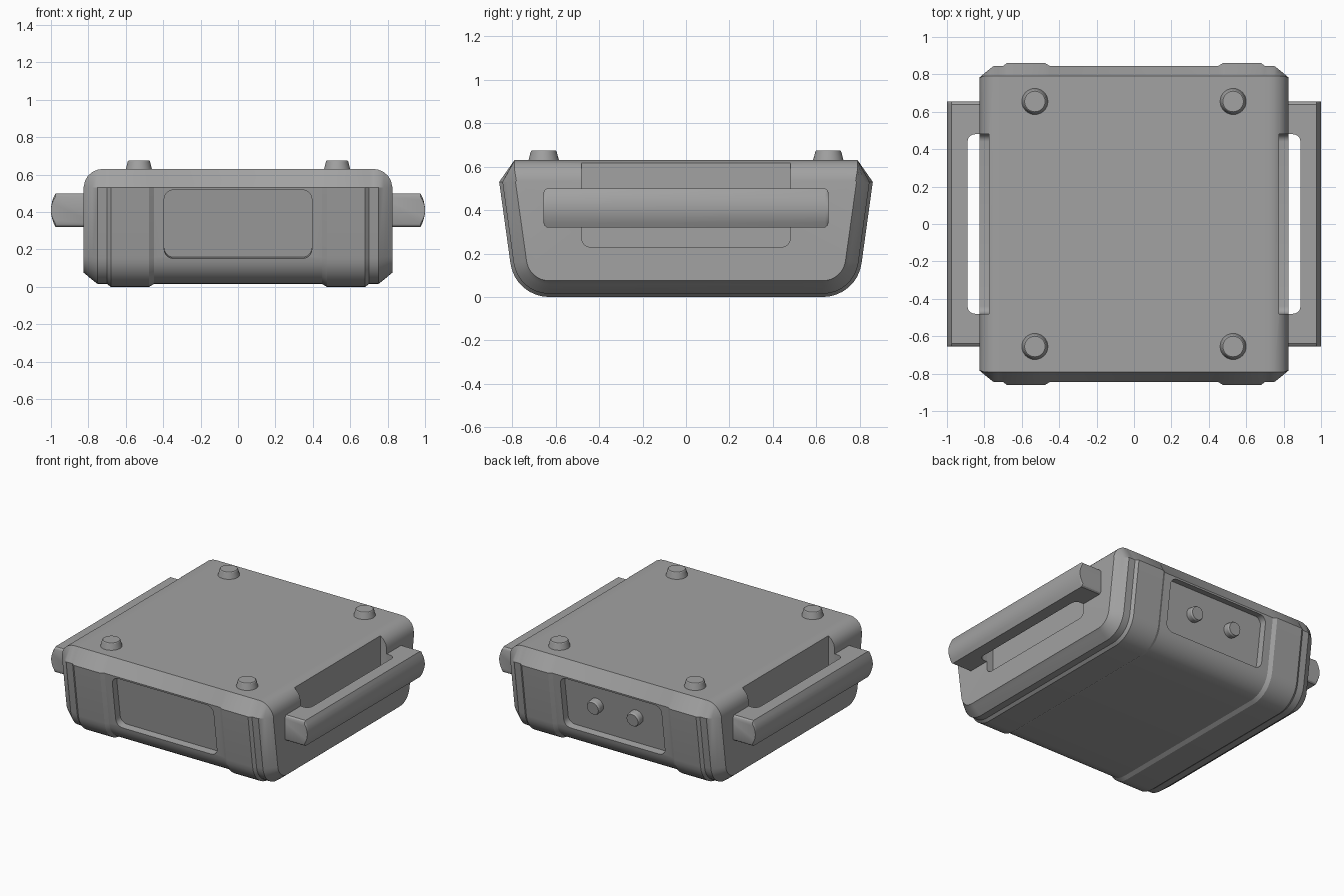
import bpy, bmesh, math
from mathutils import Matrix, Vector

cube = bpy.data.objects.get("Cube")
if cube:
    bpy.data.objects.remove(cube, do_unlink=True)

grey = bpy.data.materials.new("mid grey")
grey.use_nodes = True
grey.diffuse_color = (0.36, 0.36, 0.36, 1)
grey.node_tree.nodes["Principled BSDF"].inputs["Base Color"].default_value = (0.36, 0.36, 0.36, 1)


def loft(name, rings, matrix=Matrix()):
    """Closed solid skinned through rings of equal length."""
    bm = bmesh.new()
    loops = [[bm.verts.new(matrix @ Vector(p)) for p in ring] for ring in rings]
    n = len(loops[0])
    for a, b in zip(loops, loops[1:]):
        for i in range(n):
            j = (i + 1) % n
            bm.faces.new((a[i], a[j], b[j], b[i]))
    bm.faces.new(loops[0])
    bm.faces.new(loops[-1])
    bmesh.ops.recalc_face_normals(bm, faces=bm.faces)
    mesh = bpy.data.meshes.new(name)
    bm.to_mesh(mesh)
    bm.free()
    mesh.materials.append(grey)
    obj = bpy.data.objects.new(name, mesh)
    bpy.context.collection.objects.link(obj)
    return obj


def activate(obj):
    bpy.ops.object.select_all(action='DESELECT')
    obj.select_set(True)
    bpy.context.view_layer.objects.active = obj


def cut(obj, cutter):
    mod = obj.modifiers.new("cut", 'BOOLEAN')
    mod.operation, mod.solver, mod.object = 'DIFFERENCE', 'EXACT', cutter
    activate(obj)
    bpy.ops.object.modifier_apply(modifier=mod.name)
    bpy.data.objects.remove(cutter, do_unlink=True)


def smooth(obj):
    activate(obj)
    bpy.ops.object.shade_smooth_by_angle(angle=math.radians(25))


def rounded_rect(w, h, r, z, steps=5):
    pts = []
    for k, (sx, sy) in enumerate(((1, 1), (-1, 1), (-1, -1), (1, -1))):
        for i in range(steps + 1):
            a = math.pi / 2 * (k + i / steps)
            pts.append((sx * (w / 2 - r) + r * math.cos(a),
                        sy * (h / 2 - r) + r * math.sin(a), z))
    return pts


def rounded_block(name, w, h, r, z0, z1, matrix):
    return loft(name, [rounded_rect(w, h, r, z) for z in (z0, z1)], matrix)


def cone(name, stages, matrix, sides=32):
    """Turned part from (radius, height) stages."""
    rings = [[(r * math.cos(2 * math.pi * i / sides), r * math.sin(2 * math.pi * i / sides), z)
              for i in range(sides)] for r, z in stages]
    smooth(loft(name, rings, matrix))


# Case body: side profile skinned along x, with shallow raised bands
TILT = math.radians(8)


def body_ring(x, inset):
    past = max(0, abs(x) - 0.725)
    top = 0.53 + math.sqrt(max(0, 0.01 - past * past))
    shoulder = 0.86 - inset
    half = [(min(0.79, shoulder - 0.004), max(top, 0.535)), (shoulder, 0.53)]
    for i in range(9):
        a = -TILT - (math.pi / 2 - TILT) * i / 8
        half.append((0.63 + (0.18 - inset) * math.cos(a), 0.18 + (0.18 - inset) * math.sin(a)))
    return [(x, y, z) for y, z in half] + [(x, -y, z) for y, z in reversed(half)]


stations = [(0.825, 0.075), (0.818, 0.07), (0.804, 0.058), (0.78, 0.038), (0.75, 0.015),
            (0.725, 0.015), (0.70, 0.015), (0.68, 0), (0.475, 0), (0.45, 0.015)]
full = [(-x, d) for x, d in stations] + stations[::-1]
body = loft("case_body", [body_ring(x, d) for x, d in full])

# Hand recesses in the sides
for side in (1, -1):
    m = Matrix.Translation((0, 0, 0.53)) @ Matrix.Rotation(side * math.pi / 2, 4, 'Y')
    cut(body, rounded_block("side_cutter", 0.6, 0.96, 0.04, 0.775, 1.0, m))


# Frame on a sloping end wall: local z points out of the wall
def wall_frame(side, height):
    turn = Matrix.Rotation(0 if side < 0 else math.pi, 4, 'Z')
    y = 0.845 - (0.53 - height) * math.tan(TILT)
    return turn @ Matrix.Translation((0, -y, height)) @ Matrix.Rotation(math.pi / 2 + TILT, 4, 'X')


# Sunken panels front and back
for side in (-1, 1):
    cut(body, rounded_block("panel_cutter", 0.79, 0.37, 0.05, -0.05, 0.1, wall_frame(side, 0.335)))
smooth(body)

# Two round knobs in the back panel
for name, x in (("left_knob", -0.155), ("right_knob", 0.155)):
    cone(name, [(0.05, -0.07), (0.05, -0.01), (0.044, 0)],
         wall_frame(1, 0.35) @ Matrix.Translation((x, 0, 0)))

# Side handles: bars with a bowed outer face and a finger slot
for name, side in (("left_handle", 1), ("right_handle", -1)):
    rings = []
    for y, s in ((-0.655, 0.8), (-0.65, 0.92), (-0.64, 1), (0.64, 1), (0.65, 0.92), (0.655, 0.8)):
        section = [(0.76, 1), (0.76, -1)]
        section += [(1 - 0.024 * t * t, t) for t in (-1, -0.75, -0.5, -0.25, 0, 0.25, 0.5, 0.75, 1)]
        rings.append([(side * x, y, 0.41 + 0.09 * s * t) for x, t in section])
    handle = loft(name, rings)
    slot = Matrix.Translation((side * 0.74, 0, 0.41))
    cut(handle, rounded_block("slot_cutter", 0.3, 0.96, 0.04, -0.3, 0.3, slot))
    smooth(handle)

# Four tapered feet on the top
for yname, y in (("front", -0.655), ("back", 0.655)):
    for xname, x in (("left", 0.53), ("right", -0.53)):
        cone(f"{yname}_{xname}_foot", [(0.071, 0), (0.068, 0.012), (0.059, 0.046), (0.055, 0.05)],
             Matrix.Translation((x, y, 0.625)))
